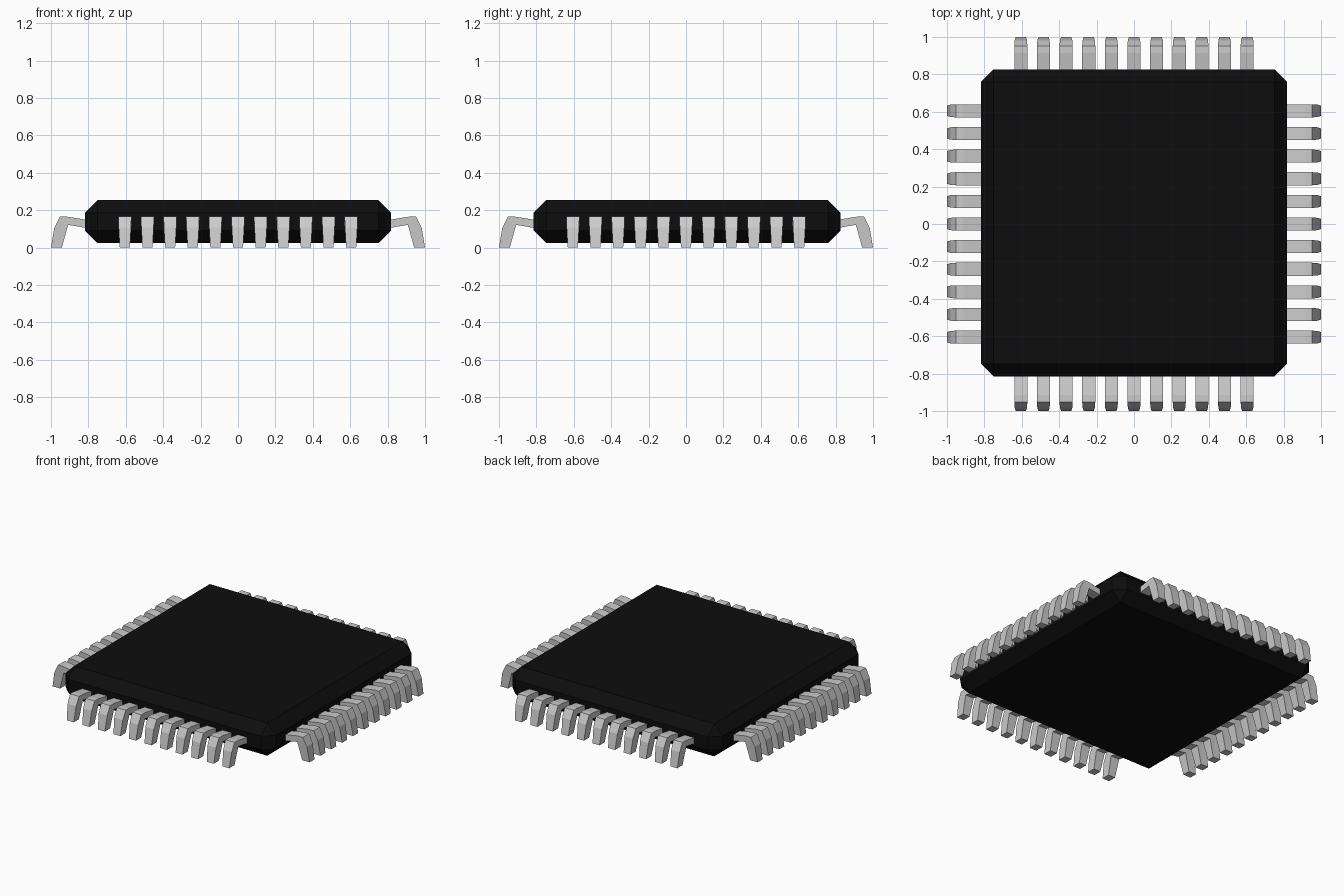
import bpy, bmesh, math

if "Cube" in bpy.data.objects:
    bpy.data.objects.remove(bpy.data.objects["Cube"])

PITCH, COUNT = 0.121, 11

# pin side profile: (distance from centre, height, half width)
PROFILE = [(0.78, 0.144, 0.035), (0.915, 0.166, 0.035), (0.952, 0.166, 0.035),
           (0.982, 0.107, 0.033), (1.0, 0.0, 0.027), (0.942, 0.0, 0.027),
           (0.908, 0.122, 0.034), (0.78, 0.1, 0.035)]


def new_object(name, bm):
    bmesh.ops.recalc_face_normals(bm, faces=bm.faces)
    mesh = bpy.data.meshes.new(name)
    bm.to_mesh(mesh)
    bm.free()
    obj = bpy.data.objects.new(name, mesh)
    bpy.context.collection.objects.link(obj)
    return obj


def add_pin(bm, y):
    left = [bm.verts.new((x, y - w, z)) for x, z, w in PROFILE]
    right = [bm.verts.new((x, y + w, z)) for x, z, w in PROFILE]
    n = len(PROFILE)
    for i in range(n):
        j = (i + 1) % n
        bm.faces.new((left[i], left[j], right[j], right[i]))
    # side walls, one quad per bend segment
    for side in (left, right):
        for a, b, c, d in ((0, 1, 6, 7), (2, 3, 4, 5)):
            bm.faces.new([side[k] for k in (a, b, c, d)])
        bm.faces.new([side[k] for k in (1, 2, 5, 6)])


# chip body: chamfered slab
bm = bmesh.new()
bmesh.ops.create_cube(bm, size=1)
bmesh.ops.scale(bm, vec=(1.638, 1.642, 0.23), verts=bm.verts)
bmesh.ops.bevel(bm, geom=bm.edges[:], offset=0.068, segments=1, affect='EDGES')
bmesh.ops.translate(bm, vec=(0, 0.006, 0.139), verts=bm.verts)
body = new_object("chip_body", bm)
black = bpy.data.materials.new("black_plastic")
black.diffuse_color = (0.004, 0.004, 0.004, 1)
black.use_nodes = True
black.node_tree.nodes["Principled BSDF"].inputs["Base Color"].default_value = black.diffuse_color
body.data.materials.append(black)

# four rows of bent pins
for k, side in enumerate(("right", "back", "left", "front")):
    bm = bmesh.new()
    for i in range(COUNT):
        add_pin(bm, (i - (COUNT - 1) / 2) * PITCH)
    row = new_object(side + "_pins", bm)
    row.rotation_euler.z = k * math.pi / 2
